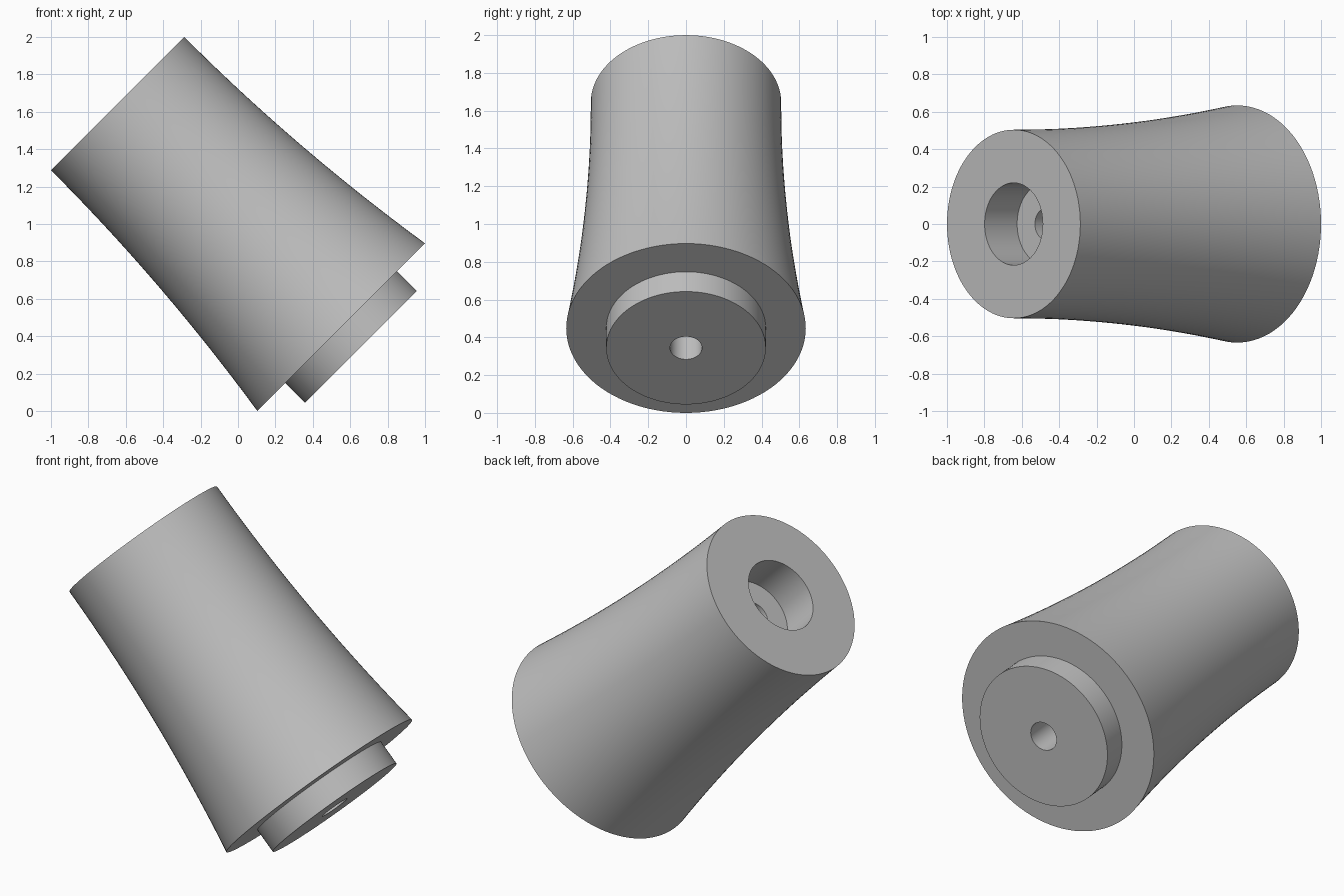
import bpy
import bmesh
import math

cube = bpy.data.objects.get("Cube")
if cube:
    bpy.data.objects.remove(cube, do_unlink=True)

# Main dimensions, measured along and around the tilted axis
BASE_R, TOP_R, LENGTH = 0.634, 0.504, 1.69
SPIGOT_R, SPIGOT_H = 0.4225, 0.148
BORE_R = 0.085
RECESS_R, RECESS_DEPTH = 0.22, 0.246
FLARE_STEPS, SIDES = 20, 96
TILT = math.radians(-45)


def make_material(name, rgb):
    mat = bpy.data.materials.new(name)
    mat.use_nodes = True
    colour = (*rgb, 1.0)
    mat.diffuse_color = colour
    mat.node_tree.nodes["Principled BSDF"].inputs["Base Color"].default_value = colour
    return mat


def lathe(name, profile, mat):
    """Revolve a closed (radius, height) outline around local z."""
    bm = bmesh.new()
    rings = []
    for i in range(SIDES):
        a = 2 * math.pi * i / SIDES
        rings.append([bm.verts.new((r * math.cos(a), r * math.sin(a), h))
                      for r, h in profile])
    n = len(profile)
    for i in range(SIDES):
        this, following = rings[i], rings[(i + 1) % SIDES]
        for j in range(n):
            k = (j + 1) % n
            bm.faces.new((this[j], following[j], following[k], this[k]))
    bmesh.ops.recalc_face_normals(bm, faces=bm.faces)
    mesh = bpy.data.meshes.new(name)
    bm.to_mesh(mesh)
    bm.free()
    mesh.materials.append(mat)
    obj = bpy.data.objects.new(name, mesh)
    bpy.context.collection.objects.link(obj)
    return obj


# Flared outer wall, running straight at the top and widening to the base
flare = []
for i in range(FLARE_STEPS + 1):
    t = 1 - i / FLARE_STEPS
    flare.append((TOP_R + (BASE_R - TOP_R) * t ** 2, LENGTH * (1 - t)))

# Complete outline: spigot, flare, top recess, through bore
outline = [(BORE_R, -SPIGOT_H), (SPIGOT_R, -SPIGOT_H), (SPIGOT_R, 0)]
outline += flare
outline += [(RECESS_R, LENGTH),
            (RECESS_R, LENGTH - RECESS_DEPTH),
            (BORE_R, LENGTH - RECESS_DEPTH)]

grey = make_material("plain grey", (0.53, 0.53, 0.53))
body = lathe("flared_bushing", outline, grey)

# Lean the part over so its base rim rests on the ground
rim = BASE_R * math.cos(TILT)
body.rotation_euler = (0, TILT, 0)
body.location = (1 - rim, 0, rim)

# Smooth round walls, sharp rims
bpy.ops.object.select_all(action='DESELECT')
body.select_set(True)
bpy.context.view_layer.objects.active = body
bpy.ops.object.shade_smooth_by_angle(angle=math.radians(30))
